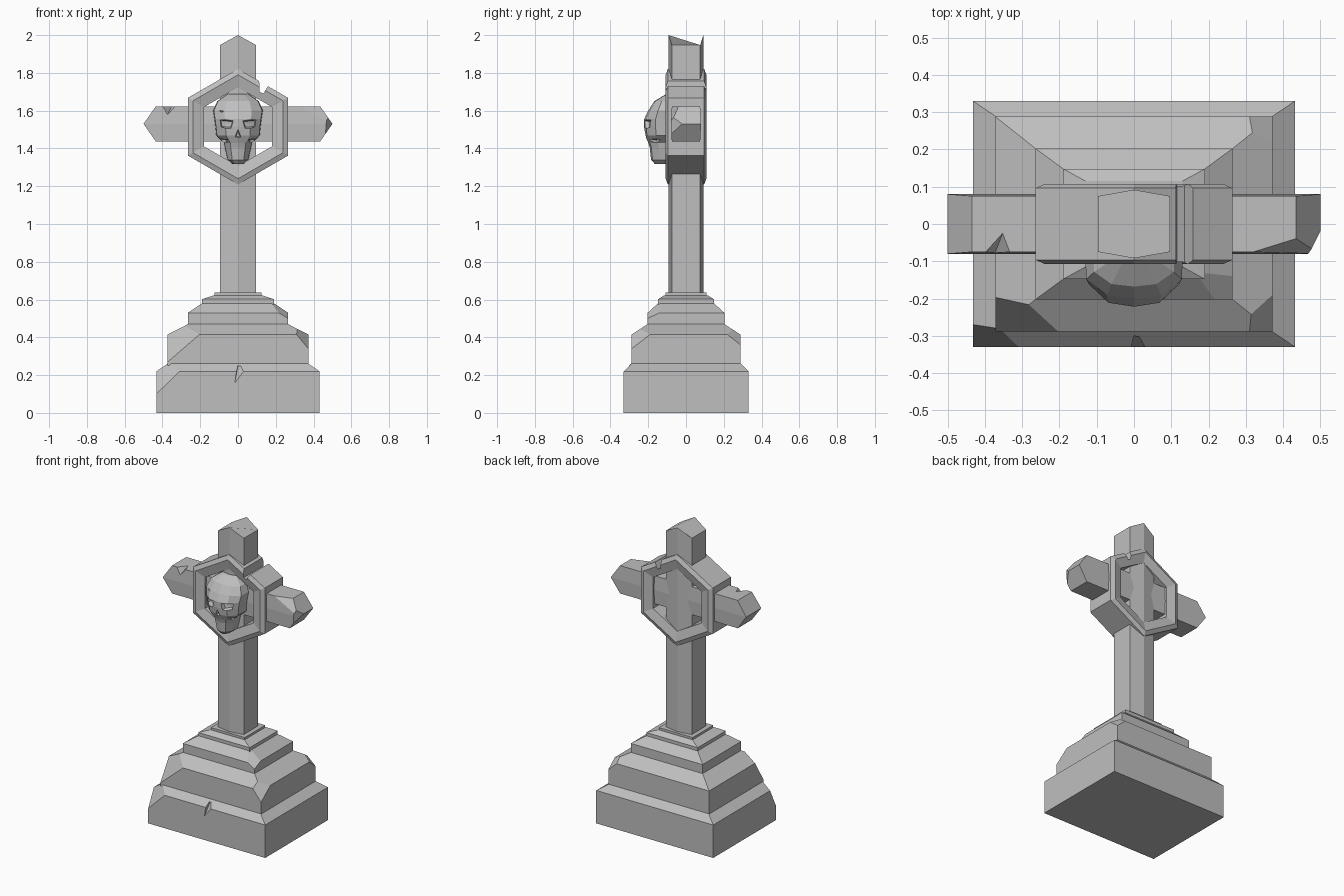
import bpy, bmesh, math
from mathutils import Vector

cube = bpy.data.objects.get("Cube")
if cube:
    bpy.data.objects.remove(cube, do_unlink=True)

COLOR = (0.52, 0.52, 0.52, 1)
stone = bpy.data.materials.new("grey_stone")
stone.use_nodes = True
stone.diffuse_color = COLOR
stone.node_tree.nodes["Principled BSDF"].inputs["Base Color"].default_value = COLOR


def finish(bm, name):
    bmesh.ops.recalc_face_normals(bm, faces=bm.faces)
    mesh = bpy.data.meshes.new(name)
    bm.to_mesh(mesh)
    bm.free()
    mesh.materials.append(stone)
    obj = bpy.data.objects.new(name, mesh)
    bpy.context.collection.objects.link(obj)
    return obj


def hull(name, points):
    """Convex solid around a few points."""
    bm = bmesh.new()
    for p in points:
        bm.verts.new(p)
    bmesh.ops.convex_hull(bm, input=bm.verts)
    bmesh.ops.dissolve_limit(bm, angle_limit=0.01, verts=bm.verts, edges=bm.edges)
    return finish(bm, name)


def loft(name, rings, closed=False):
    """Skin equal rings of points; cap the ends, or join last to first."""
    bm = bmesh.new()
    rows = [[bm.verts.new(p) for p in ring] for ring in rings]
    n = len(rows[0])
    pairs = list(zip(rows, rows[1:]))
    if closed:
        pairs.append((rows[-1], rows[0]))
    else:
        bm.faces.new(rows[0])
        bm.faces.new(rows[-1])
    for a, b in pairs:
        for i in range(n):
            j = (i + 1) % n
            bm.faces.new((a[i], a[j], b[j], b[i]))
    return finish(bm, name)


def chip(obj, *points):
    """Slice a corner off a convex solid along the plane of three points."""
    a, b, c = (Vector(p) for p in points)
    normal = (b - a).cross(c - a)
    bm = bmesh.new()
    bm.from_mesh(obj.data)
    middle = sum((v.co for v in bm.verts), Vector()) / len(bm.verts)
    if normal.dot(middle - a) > 0:
        normal = -normal
    cut = bmesh.ops.bisect_plane(bm, geom=bm.verts[:] + bm.edges[:] + bm.faces[:],
                                 plane_co=a, plane_no=normal, clear_outer=True)
    edges = [e for e in cut["geom_cut"] if isinstance(e, bmesh.types.BMEdge)]
    bmesh.ops.holes_fill(bm, edges=edges)
    bmesh.ops.recalc_face_normals(bm, faces=bm.faces)
    bm.to_mesh(obj.data)
    bm.free()


def carve(obj, points):
    """Subtract a convex wedge and discard the cutter."""
    cutter = hull("cutter", points)
    cutter.hide_render = True
    mod = obj.modifiers.new("carve", "BOOLEAN")
    mod.operation = "DIFFERENCE"
    mod.solver = "EXACT"
    mod.object = cutter
    graph = bpy.context.evaluated_depsgraph_get()
    mesh = bpy.data.meshes.new_from_object(obj.evaluated_get(graph))
    obj.modifiers.clear()
    obj.data = mesh
    bpy.data.objects.remove(cutter, do_unlink=True)


def tier(name, *levels):
    """Rectangular step from (half width, half depth, height) levels."""
    return loft(name, [[(-x, -y, z), (x, -y, z), (x, y, z), (-x, y, z)]
                       for x, y, z in levels])


# Stepped pedestal
plinth = tier("plinth", (.432, .33, 0), (.432, .33, .22), (.37, .288, .262))
middle = tier("middle_step", (.372, .288, .25), (.372, .288, .415), (.265, .203, .47))
upper = tier("upper_step", (.265, .203, .46), (.265, .203, .53), (.19, .148, .58))
tier("top_step", (.19, .148, .57), (.19, .148, .602), (.13, .115, .622))
tier("shaft_foot", (.125, .108, .61), (.125, .108, .637), (.11, .098, .637))

# Worn corners and front crack of the pedestal
chip(plinth, (-.432, -.33, .10), (-.31, -.33, .22), (-.432, -.27, .22))
chip(middle, (-.372, -.288, .27), (-.21, -.288, .41), (-.372, -.2, .41))
chip(middle, (.372, -.288, .34), (.31, -.288, .415), (.372, -.19, .415))
chip(middle, (.372, .288, .36), (.31, .288, .415), (.372, .22, .415))
chip(upper, (.265, -.203, .5), (.2, -.203, .54), (.265, -.14, .53))
carve(plinth, [(-.03, -.36, .09), (-.005, -.36, .25), (.08, -.36, .235),
               (0, -.29, .25)])

# Upright with ridged faces and a gabled top
outline = [(-.096, -.075), (0, -.092), (.096, -.075),
           (.096, .075), (0, .092), (-.096, .075)]
loft("upright", [[(x, y, .62) for x, y in outline],
                 [(x, y, 2 - abs(x) * .55) for x, y in outline]])

# Crossbar with ridged faces and pointed ends
MID = 1.53
crossbar = hull("crossbar", [
    (side * length, y, MID + dz)
    for side in (-1, 1)
    for length, y, dz in ((.435, -.075, .093), (.435, .075, .093),
                          (.435, -.075, -.093), (.435, .075, -.093),
                          (.5, -.08, 0), (.5, .08, 0))])
chip(crossbar, (.30, -.08, 1.625), (.46, -.03, 1.625), (.46, -.08, 1.55))
chip(crossbar, (.5, -.02, 1.53), (.47, -.08, 1.57), (.46, -.08, 1.46))
carve(crossbar, [(-.385, -.11, 1.55), (-.44, -.11, 1.64), (-.305, -.11, 1.64),
                 (-.345, -.005, 1.64)])

# Six-sided ring with a raised ridge on both faces
section = [(.306, -.096), (.275, -.108), (.208, -.092),
           (.208, .092), (.275, .108), (.306, .096)]
ring = []
for k in range(6):
    a = math.radians(90 + 60 * k)
    ring.append([(r * math.cos(a), y, 1.515 + r * math.sin(a)) for r, y in section])
wheel = loft("wheel_ring", ring, closed=True)
carve(wheel, [(x, y, z) for y in (-.13, .13)
              for x, z in ((.11, 1.80), (.115, 1.70), (.135, 1.69), (.165, 1.74))])

# Skull: stacked faceted sections (height, half width, front)
BACK = -.07
levels = [(1.318, .03, -.165), (1.34, .055, -.185), (1.405, .07, -.192),
          (1.43, .075, -.2), (1.468, .115, -.216), (1.515, .12, -.222),
          (1.555, .125, -.222), (1.60, .132, -.2), (1.65, .11, -.168),
          (1.688, .055, -.105)]
shape = [(-1, 0), (-.97, .6), (-.55, .93), (0, 1), (.55, .93), (.97, .6), (1, 0)]
skull = loft("skull", [[(u * w, BACK + v * (front - BACK), z) for u, v in shape]
                       for z, w, front in levels])

# Eye sockets, nose and cheek hollows
for s in (-1, 1):
    carve(skull, [(s * x, y, z) for x, y, z in (
        (.02, -.25, 1.552), (.108, -.25, 1.56), (.1, -.25, 1.503), (.035, -.25, 1.497),
        (.03, -.192, 1.542), (.09, -.165, 1.547), (.085, -.165, 1.517),
        (.04, -.192, 1.512))])
    carve(skull, [(s * x, y, z) for x, y, z in (
        (.045, -.25, 1.45), (.1, -.25, 1.46), (.065, -.25, 1.39),
        (.06, -.16, 1.445), (.1, -.13, 1.45), (.075, -.15, 1.4))])
carve(skull, [(0, -.25, 1.51), (-.025, -.25, 1.455), (.025, -.25, 1.455),
              (0, -.19, 1.49), (-.01, -.19, 1.463), (.01, -.19, 1.463)])

# Crack in the forehead
carve(skull, [(-.13, -.24, 1.615), (-.05, -.24, 1.595), (-.09, -.24, 1.58),
              (-.09, -.15, 1.597)])
